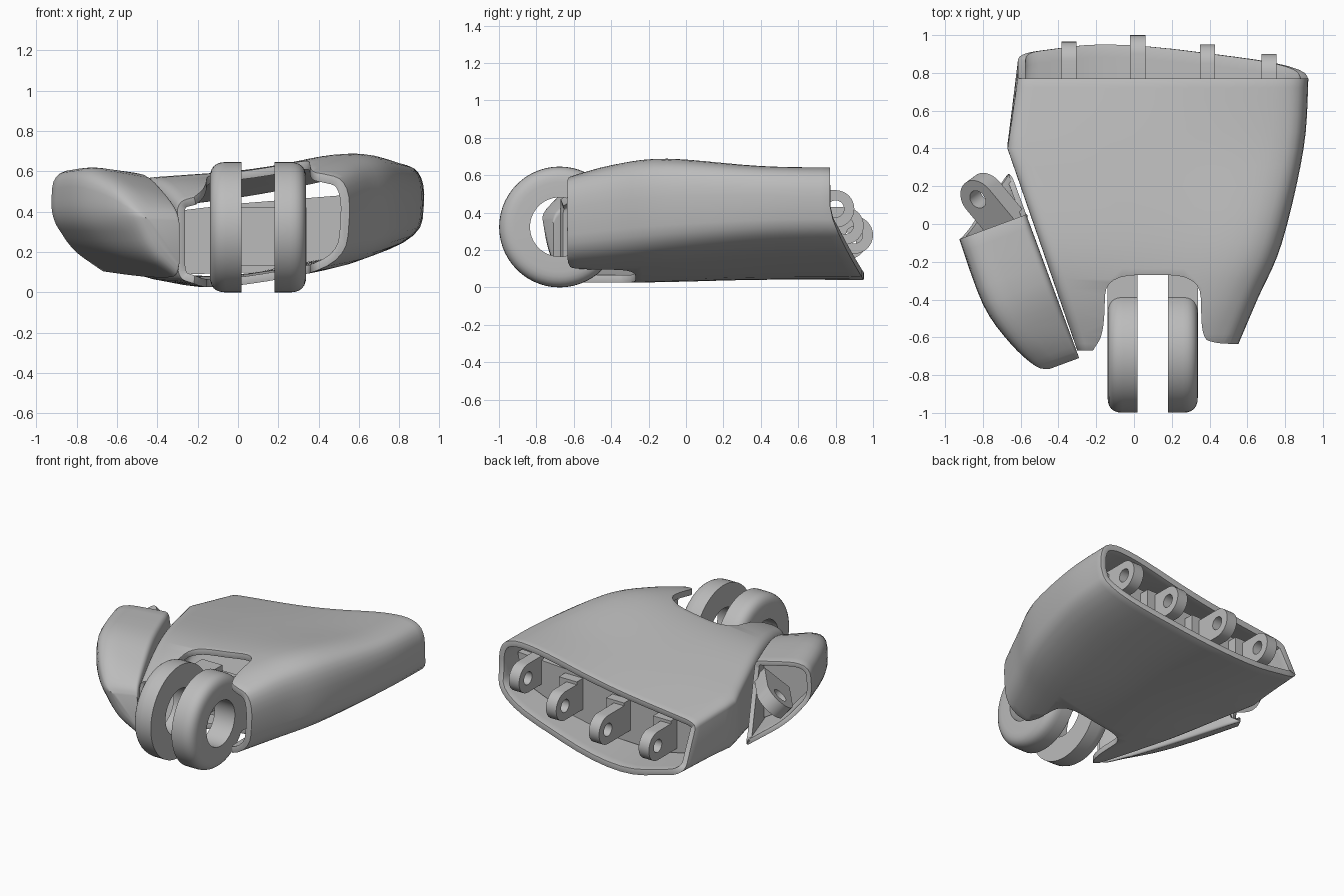
import bpy, bmesh, math
from mathutils import Vector

old = bpy.data.objects.get("Cube")
if old:
    bpy.data.objects.remove(old, do_unlink=True)

grey = bpy.data.materials.new("plain grey")
grey.use_nodes = True
grey.diffuse_color = (0.5, 0.5, 0.5, 1)
grey.node_tree.nodes["Principled BSDF"].inputs["Base Color"].default_value = (0.5, 0.5, 0.5, 1)


def rounded(points, cuts, n=7):
    """Round every corner of a closed 2D outline; cuts are fractions of the edges."""
    out = []
    for i, (p, f) in enumerate(zip(points, cuts)):
        p, q, r = (Vector(v) for v in (p, points[i - 1], points[(i + 1) % len(points)]))
        a, b = p.lerp(q, f), p.lerp(r, f)
        for k in range(n):
            t = k / (n - 1)
            out.append(a.lerp(p, t).lerp(p.lerp(b, t), t))
    return out


def grid_object(name, rings, loop=False, caps=(False, False)):
    """Skin a list of closed rings."""
    bm = bmesh.new()
    rows = [[bm.verts.new(p) for p in ring] for ring in rings]
    m = len(rows[0])
    for i in range(len(rows) if loop else len(rows) - 1):
        a, b = rows[i], rows[(i + 1) % len(rows)]
        for j in range(m):
            k = (j + 1) % m
            bm.faces.new((a[j], b[j], b[k], a[k]))
    if caps[0]:
        bm.faces.new(rows[0])
    if caps[1]:
        bm.faces.new(rows[-1][::-1])
    bmesh.ops.remove_doubles(bm, verts=bm.verts, dist=1e-5)
    if loop or all(caps):
        bmesh.ops.recalc_face_normals(bm, faces=bm.faces)
    mesh = bpy.data.meshes.new(name)
    bm.to_mesh(mesh)
    bm.free()
    ob = bpy.data.objects.new(name, mesh)
    bpy.context.collection.objects.link(ob)
    mesh.materials.append(grey)
    return ob


def prism(name, outline, place, lo, hi):
    return grid_object(name, [[place(u, v, h) for u, v in outline] for h in (lo, hi)], caps=(True, True))


def box(name, x, y, z):
    return prism(name, [(x[0], y[0]), (x[1], y[0]), (x[1], y[1]), (x[0], y[1])],
                 lambda u, v, h: (u, v, h), *z)


def finish(ob, angle=35):
    """Bake the modifiers and smooth the shading."""
    if ob.modifiers:
        dg = bpy.context.evaluated_depsgraph_get()
        mesh = bpy.data.meshes.new_from_object(ob.evaluated_get(dg))
        ob.modifiers.clear()
        ob.data = mesh
    bpy.ops.object.select_all(action='DESELECT')
    ob.select_set(True)
    bpy.context.view_layer.objects.active = ob
    bpy.ops.object.shade_smooth_by_angle(angle=math.radians(angle))


def shell(ob, thickness, cutter=None):
    s = ob.modifiers.new("wall", 'SOLIDIFY')
    s.thickness, s.offset = thickness, -1
    if cutter:
        b = ob.modifiers.new("notch", 'BOOLEAN')
        b.operation, b.object, b.solver = 'DIFFERENCE', cutter, 'EXACT'
    v = ob.modifiers.new("soft rim", 'BEVEL')
    v.width, v.segments, v.limit_method, v.angle_limit = 0.016, 2, 'ANGLE', math.radians(50)


def blend(table, steps):
    """Smoothly interpolate rows of a station table."""
    out = []
    for i in range(len(table) - 1):
        p, a, b, c = (table[min(max(i + k, 0), len(table) - 1)] for k in (-1, 0, 1, 2))
        for s in range(steps):
            t = s / steps
            out.append([0.5 * (2 * y + (z - x) * t + (2 * x - 5 * y + 4 * z - w) * t * t
                               + (3 * y - x - 3 * z + w) * t ** 3) for x, y, z, w in zip(p, a, b, c)])
    return out + [list(table[-1])]


# Palm shell: y, right x, left bottom z, left top z, middle z, ridge z, right top z, right bottom z
stations = [(-0.67, 0.55, 0.07, 0.45, 0.55, 0.585, 0.55, 0.13),
            (-0.4, 0.665, 0.07, 0.54, 0.59, 0.67, 0.6, 0.15),
            (-0.1, 0.795, 0.08, 0.565, 0.605, 0.71, 0.62, 0.18),
            (0.4, 0.91, 0.13, 0.49, 0.56, 0.665, 0.61, 0.225),
            (0.77, 0.935, 0.12, 0.435, 0.515, 0.66, 0.6, 0.235)]
rings = []
for y, xr, bl, tl, mid, ridge, tr, br in blend(stations, 5):
    # The left side follows the straight thumb seam, then turns back in
    xl = -0.3 - 0.346 * (y + 0.67) if y < 0.401 else -0.67 + 0.15 * (y - 0.4)
    outline = rounded([(xl, bl), (-0.1, 0.005), (xr - 0.03, br), (xr, tr), (xr - 0.2, ridge),
                       (0.08, mid), (xl, tl)],
                      [0.2, 0.45, 0.35, 0.45, 0.45, 0.4, 0.13])
    flare = min(max((y - 0.3) / 0.47, 0), 1)
    rings.append([(x, y + flare * 0.18 * (max(0.42 - z, 0) / 0.38) ** 1.3, z) for x, z in outline])
palm = grid_object("palm_shell", rings)

# Front notch through the palm
notch_outline = rounded([(-0.23, -0.69), (-0.16, -0.58), (-0.15, -0.27), (0.35, -0.27), (0.36, -0.61),
                         (0.46, -0.635), (0.8, -0.635), (0.8, -0.9), (-0.23, -0.9)],
                        [0, 0.4, 0.35, 0.35, 0.35, 0.3, 0, 0, 0])
cutter = prism("notch_cutter", notch_outline, lambda u, v, h: (u, v, h), -0.3, 1)
cutter.hide_render = True
shell(palm, 0.04, cutter)
finish(palm)
bpy.data.objects.remove(cutter, do_unlink=True)

# Thumb base shell, lofted along the slanted seam beside the palm:
# distance along, width, bottom z, inner top z, outer top z
along, out = Vector((-0.346, 0.938, 0)), Vector((-0.938, -0.346, 0))
seam = Vector((-0.304, -0.672, 0))
thumb_stations = [(-0.04, 0.17, 0.13, 0.36, 0.36), (0.0, 0.235, 0.075, 0.42, 0.43),
                  (0.16, 0.32, 0.065, 0.5, 0.56), (0.4, 0.385, 0.07, 0.58, 0.635),
                  (0.77, 0.383, 0.095, 0.59, 0.62)]
rings = []
for s, w, zb, inner_top, outer_top in blend(thumb_stations, 4):
    outline = rounded([(0, zb), (0.62 * w, zb + 0.115), (w, 0.37), (w * 0.96, outer_top), (0, inner_top)],
                      [0.1, 0.4, 0.35, 0.42, 0.1])
    flare = min(max((s - 0.3) / 0.47, 0), 1)
    rings.append([seam + along * (s + flare * 0.31 * (max(0.4 - z, 0) / 0.34) ** 2) + out * u
                  + Vector((0, 0, z)) for u, z in outline])
# The outline runs the other way round here, so each ring is reversed
thumb = grid_object("thumb_base_shell", [r[::-1] for r in rings], caps=(True, False))
shell(thumb, 0.03)
finish(thumb)


def lug(name, centre, axis, forward, radius, hole, width, stem):
    """Eyelet plate with a round end, a bore and a square root."""
    axis = Vector(axis).normalized()
    forward = Vector(forward)
    forward = (forward - axis * forward.dot(axis)).normalized()
    side = axis.cross(forward)
    rows = []
    for i in range(32):
        c, s = math.cos(math.tau * i / 32), math.sin(math.tau * i / 32)
        edge = (radius * c, radius * s) if c > -0.01 else (
            stem * max(-1, 1.415 * c), radius * max(-1, min(1, 1.415 * s)))
        inner = (hole * c, hole * s)
        rows.append([Vector(centre) + forward * u + side * v + axis * h * width / 2
                     for (u, v), h in ((inner, -1), (edge, -1), (edge, 1), (inner, 1))])
    finish(grid_object(name, rows, loop=True))


# Four knuckle lugs along the back and the wall carrying them
for i, (x, y, z) in enumerate([(-0.345, 0.865, 0.25), (0.02, 0.9, 0.28), (0.39, 0.85, 0.33), (0.715, 0.8, 0.42)]):
    lug(f"knuckle_lug_{i + 1}", (x, y, z), (1, 0, 0), (0, 1, 0), 0.1, 0.045, 0.08, y - 0.63)
    if i < 3:
        box(f"knuckle_mount_{i + 1}", (x - 0.04, x + 0.1), (0.62, 0.72), (z - 0.02, z + 0.12))
prism("knuckle_wall", [(-0.57, 0.16), (-0.25, 0.09), (0.1, 0.1), (0.5, 0.18), (0.83, 0.31),
                       (0.86, 0.5), (0.5, 0.48), (0, 0.44), (-0.25, 0.41), (-0.57, 0.38)],
      lambda u, v, h: (u, h, v), 0.6, 0.65)

# Thumb lug and the wall carrying it
lug("thumb_lug", (-0.8, 0.15, 0.41), (-0.55, -0.4, 0.73), (-0.7, 0.75, 0), 0.11, 0.05, 0.1, 0.24)
wall_at = seam + along * 0.6
prism("thumb_wall", [(0.02, 0.13), (0.2, 0.22), (0.34, 0.38), (0.33, 0.55), (0.02, 0.55)],
      lambda u, v, h: wall_at + out * u + along * h + Vector((0, 0, v)), 0, 0.04)

# Pair of wrist rings, flat on the facing sides and rounded on the outer sides
for side, flat, far in (("right", 0.0175, -0.14), ("left", 0.18, 0.338)):
    profile = rounded([(flat, 0.158), (flat, 0.323), (far, 0.323), (far, 0.158)], [0, 0, 0.5, 0])
    rows = []
    for i in range(56):
        a = math.tau * i / 56
        rows.append([(x, -0.676 + r * math.cos(a), 0.323 + r * math.sin(a)) for x, r in profile])
    finish(grid_object(f"{side}_wrist_ring", rows, loop=True))
    box(f"{side}_ring_stem", sorted((flat, far)), (-0.47, -0.2), (0.18, 0.47))

# Cross block joining the ring stems inside the palm
box("ring_cross_block", (-0.14, 0.34), (-0.26, -0.18), (0.13, 0.42))
